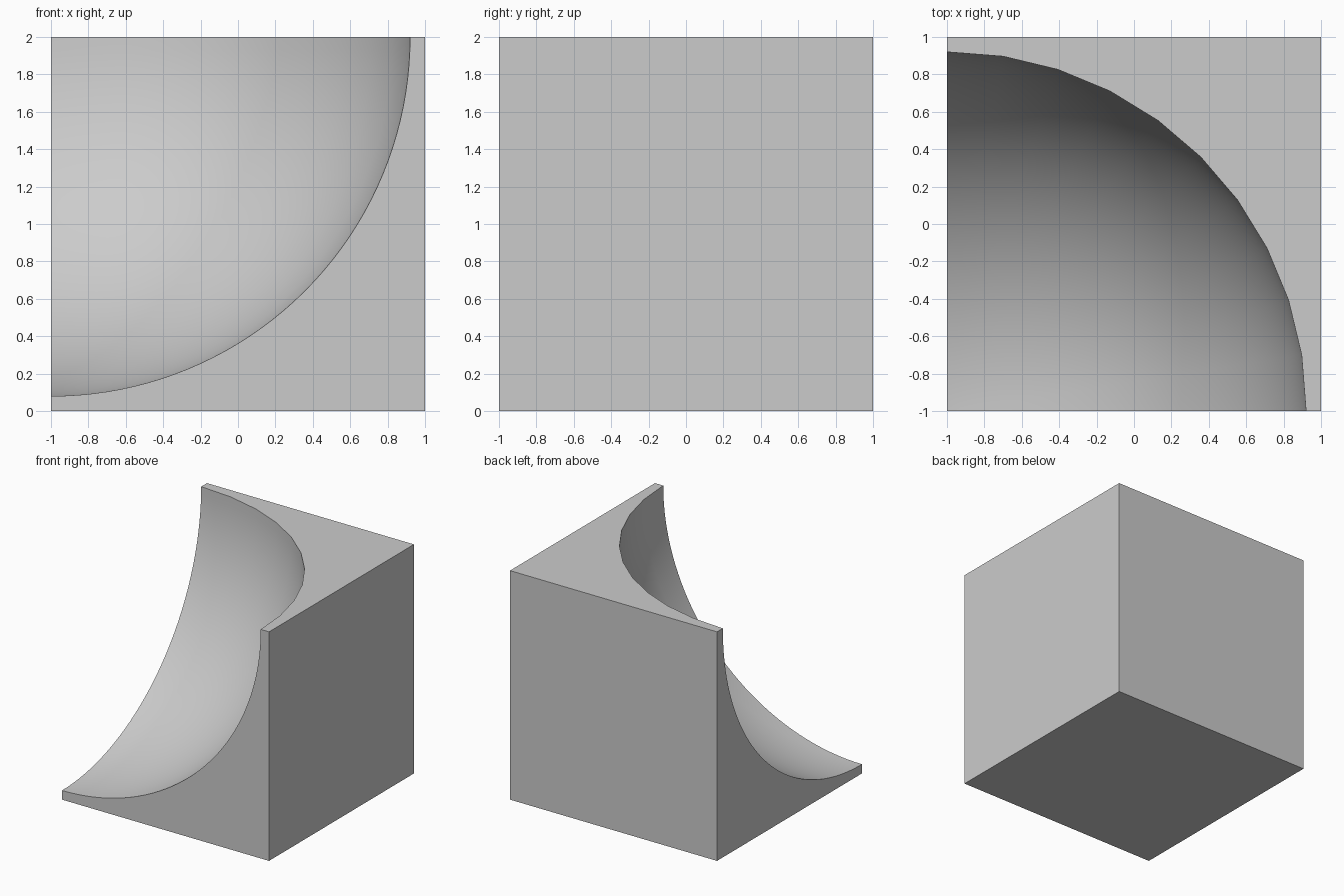
import bpy, bmesh
from math import sin, cos, pi, radians

if "Cube" in bpy.data.objects:
    bpy.data.objects.remove(bpy.data.objects["Cube"])

R = 1.92        # radius of the spherical scoop, centred on corner (-1, -1, 2)
SEG = 10        # steps around the quarter turn
RINGS = 40      # steps from rim to lowest point

bm = bmesh.new()

# Spherical scoop: one octant, rows from rim (j=0) down to the pole
def scoop_vert(i, j):
    a, b = i * pi / 2 / SEG, j * pi / 2 / RINGS
    return bm.verts.new((-1 + R * cos(b) * cos(a), -1 + R * cos(b) * sin(a), 2 - R * sin(b)))

rows = [[scoop_vert(i, j) for i in range(SEG + 1)] for j in range(RINGS)]
pole = bm.verts.new((-1, -1, 2 - R))
for r0, r1 in zip(rows, rows[1:]):
    for i in range(SEG):
        bm.faces.new((r0[i], r0[i + 1], r1[i + 1], r1[i]))
for i in range(SEG):
    bm.faces.new((rows[-1][i], rows[-1][i + 1], pole))

# Cube corners (the one at the scoop centre is cut away)
c = {(x, y, z): bm.verts.new((x, y, z)) for x in (-1, 1) for y in (-1, 1) for z in (0, 2)
     if (x, y, z) != (-1, -1, 2)}

# Full square sides: right, back, bottom
for keys in (((1, -1, 0), (1, 1, 0), (1, 1, 2), (1, -1, 2)),
             ((1, 1, 0), (-1, 1, 0), (-1, 1, 2), (1, 1, 2)),
             ((-1, -1, 0), (-1, 1, 0), (1, 1, 0), (1, -1, 0))):
    bm.faces.new([c[k] for k in keys])

# Sides bitten by the scoop: front, left, top
front_arc = [r[0] for r in rows] + [pole]
left_arc = [r[-1] for r in rows] + [pole]
bm.faces.new([c[-1, -1, 0], c[1, -1, 0], c[1, -1, 2]] + front_arc)
bm.faces.new([c[-1, -1, 0], c[-1, 1, 0], c[-1, 1, 2]] + left_arc)
bm.faces.new([c[1, -1, 2], c[1, 1, 2], c[-1, 1, 2]] + rows[0][::-1])

bmesh.ops.recalc_face_normals(bm, faces=bm.faces)
mesh = bpy.data.meshes.new("scooped_block")
bm.to_mesh(mesh)
bm.free()
block = bpy.data.objects.new("scooped_block", mesh)
bpy.context.collection.objects.link(block)
bpy.context.view_layer.objects.active = block
block.select_set(True)
bpy.ops.object.shade_smooth_by_angle(angle=radians(30))
